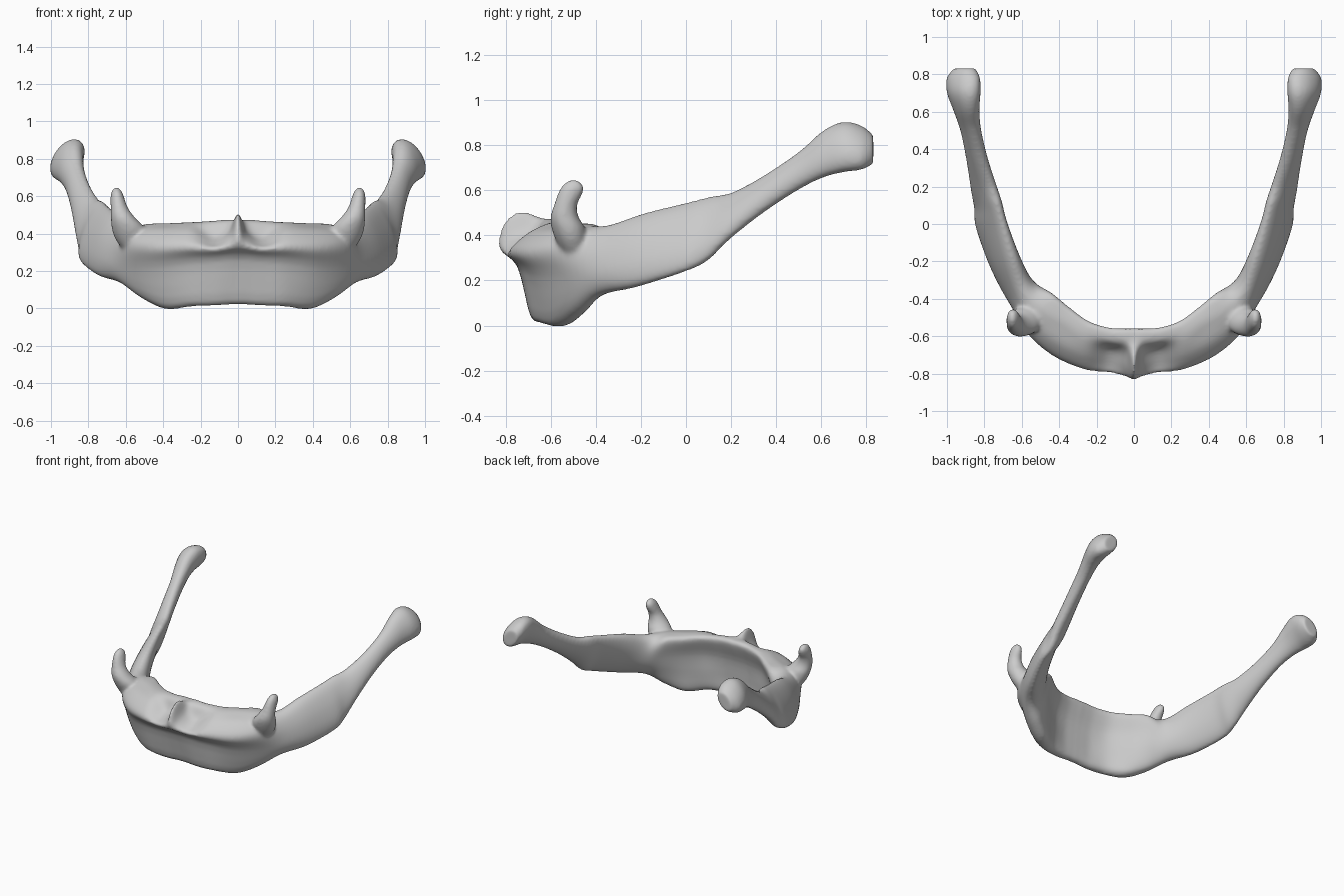
import bpy, bmesh
from math import sin, cos, radians
from mathutils import Vector

if "Cube" in bpy.data.objects:
    bpy.data.objects.remove(bpy.data.objects["Cube"])

bm = bmesh.new()


def spline(a, b, c, d, t):
    return 0.5 * (2 * b + (c - a) * t + (2 * a - 5 * b + 4 * c - d) * t * t
                  + (3 * b - a - 3 * c + d) * t ** 3)


def refine(pts, n, closed):
    """Smooth curve through a list of points."""
    m, out = len(pts), []
    for i in range(m if closed else m - 1):
        q = [pts[(i + k) % m] if closed else pts[min(max(i + k, 0), m - 1)] for k in (-1, 0, 1, 2)]
        out += [spline(*q, j / n) for j in range(n)]
    return out if closed else out + [pts[-1]]


def loft(rings, n_along=5, n_around=4):
    """Closed skin through rings of points."""
    rings = [refine(r, n_around, True) for r in rings]
    columns = [refine(list(c), n_along, False) for c in zip(*rings)]
    rows = [[bm.verts.new(p) for p in r] for r in zip(*columns)]
    m = len(rows[0])
    for a, b in zip(rows, rows[1:]):
        for i in range(m):
            bm.faces.new((a[i], a[(i + 1) % m], b[(i + 1) % m], b[i]))
    bm.faces.new(rows[0])
    bm.faces.new(rows[-1])


def mirrored(ring):
    return [Vector((-p.x, p.y, p.z)) for p in ring]


# Central body: inner edge x, y, outward angle, then (outward, height) profile
# ridge, hollow, hollow back, top, inner edge, inner face x2, bottom x2, under ridge
frames = [(0, -.558, -90), (.045, -.558, -90), (.13, -.553, -89),
          (.24, -.52, -84), (.345, -.445, -71), (.44, -.37, -58)]
profiles = [
    [(.272, .345), (.25, .46), (.17, .51), (.08, .475), (0, .455), (.045, .3), (.06, .15), (.07, .04), (.13, .04), (.19, .26)],
    [(.258, .33), (.21, .385), (.13, .42), (.07, .47), (0, .455), (.045, .3), (.06, .15), (.07, .04), (.13, .04), (.19, .26)],
    [(.243, .315), (.19, .345), (.12, .385), (.07, .46), (0, .45), (.045, .3), (.06, .15), (.07, .035), (.135, .035), (.185, .25)],
    [(.26, .325), (.205, .395), (.13, .44), (.06, .46), (0, .44), (.045, .3), (.055, .15), (.075, .03), (.15, .03), (.2, .24)],
    [(.275, .325), (.21, .41), (.12, .445), (.06, .455), (0, .43), (.035, .3), (.05, .15), (.07, .015), (.16, .018), (.225, .22)],
    [(.25, .33), (.21, .4), (.14, .44), (.07, .45), (0, .425), (.02, .3), (.045, .18), (.09, .06), (.17, .075), (.22, .22)],
]
half = []
for (x, y, a), prof in zip(frames, profiles):
    a = radians(a)
    half.append([Vector((x + u * cos(a), y + u * sin(a), z)) for u, z in prof])

# Greater horns: centre, half thickness, half height, lean, outward angle
horn = [
    (.605, -.36, .29, .085, .155, -.02, -40),
    (.69, -.2, .335, .072, .165, -.045, -24),
    (.763, 0, .392, .06, .157, -.06, -14),
    (.78, .1, .428, .058, .146, -.05, -13),
    (.805, .2, .487, .057, .106, -.04, -12),
    (.84, .35, .587, .053, .085, -.022, -12),
    (.872, .5, .687, .053, .086, -.015, -10),
    (.895, .61, .762, .066, .106, -.022, -6),
    (.91, .70, .793, .083, .112, -.035, 0),
    (.912, .78, .79, .08, .098, -.04, 0),
    (.905, .832, .782, .055, .065, -.02, 0),
]
for x, y, z, t, h, k, a in horn:
    a, ring = radians(a), []
    for i in range(10):
        q = radians(15 + 36 * i)
        u = t * cos(q) + k * sin(q)
        ring.append(Vector((x + u * cos(a), y + u * sin(a), z + h * sin(q))))
    half.append(ring)
loft([mirrored(r) for r in half[:0:-1]] + half)

# Lesser horns: short curved pegs on the joints; centre, radii in x and y
peg = [(.52, -.485, .27, .06, .04), (.565, -.505, .36, .085, .065), (.588, -.522, .43, .088, .075),
       (.615, -.54, .485, .065, .062), (.634, -.535, .535, .047, .052), (.643, -.517, .58, .039, .055),
       (.648, -.503, .618, .031, .05), (.65, -.50, .648, .012, .02)]
peg_rings = [[Vector((x + rx * cos(radians(36 * i)), y + ry * sin(radians(36 * i)), z))
              for i in range(10)] for x, y, z, rx, ry in peg]
loft(peg_rings)
loft([mirrored(r) for r in peg_rings])

bmesh.ops.recalc_face_normals(bm, faces=bm.faces)
mesh = bpy.data.meshes.new("horseshoe_bone")
bm.to_mesh(mesh)
bm.free()
bone = bpy.data.objects.new("horseshoe_bone", mesh)
bpy.context.collection.objects.link(bone)

# Fuse the parts into one soft surface
fuse = bone.modifiers.new("fuse", 'REMESH')
fuse.mode = 'VOXEL'
fuse.voxel_size = .01
fuse.use_smooth_shade = True
soften = bone.modifiers.new("soften", 'SMOOTH')
soften.factor = .5
soften.iterations = 12
